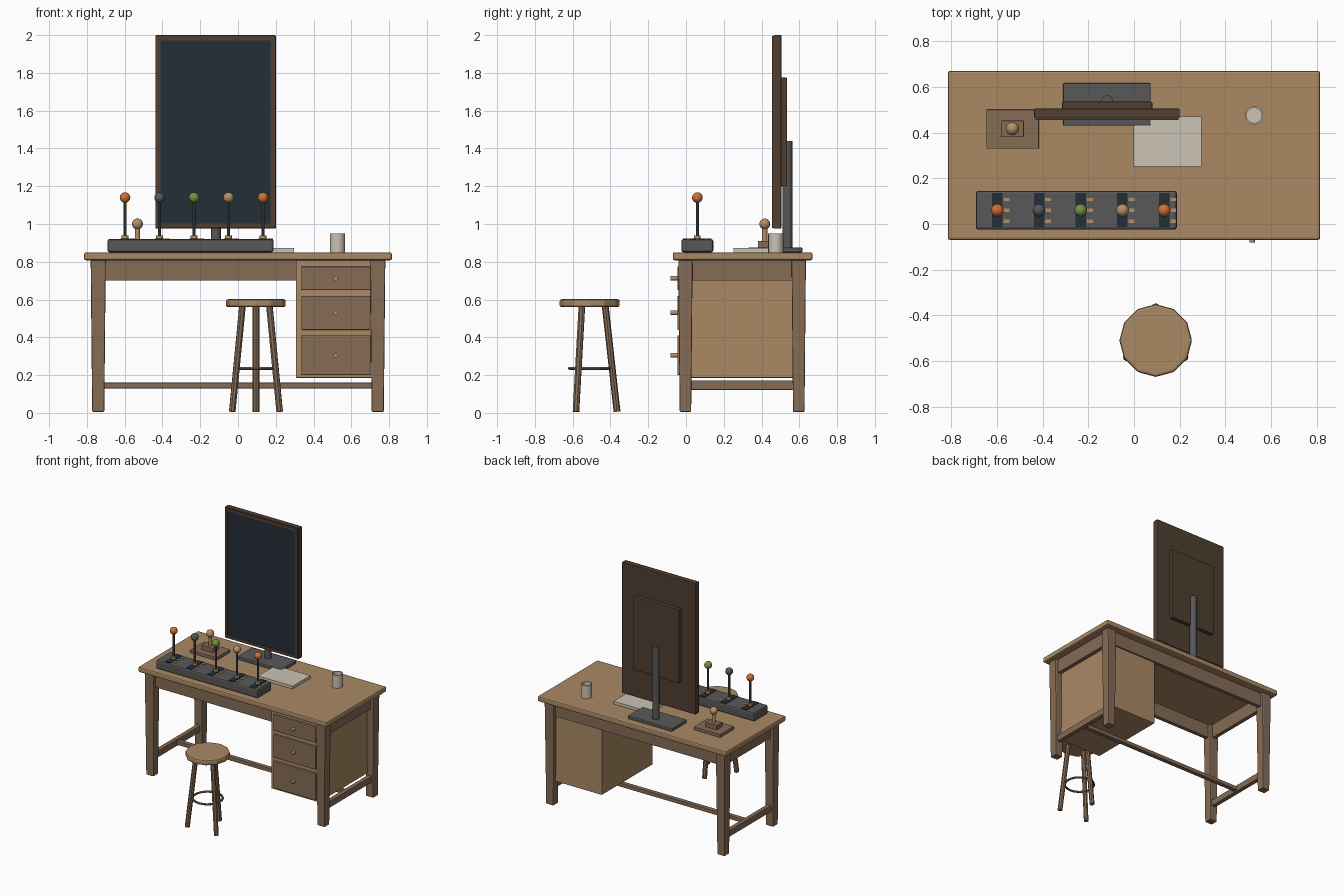
import bpy, bmesh, math
from mathutils import Vector

cube = bpy.data.objects.get("Cube")
if cube:
    bpy.data.objects.remove(cube)


def material(name, r, g, b):
    lin = [((c / 255 + 0.055) / 1.055) ** 2.4 for c in (r, g, b)] + [1]
    m = bpy.data.materials.new(name)
    m.use_nodes = True
    m.diffuse_color = lin
    m.node_tree.nodes["Principled BSDF"].inputs["Base Color"].default_value = lin
    return m


LIGHT = material("light wood", 170, 137, 100)
WOOD = material("brown wood", 134, 108, 86)
DARK = material("dark wood", 80, 63, 48)
NAVY = material("dark glass", 36, 46, 55)
GREY = material("dark metal", 88, 88, 90)
PAPER = material("off white", 204, 195, 181)
ORANGE = material("orange", 208, 112, 52)
GREEN = material("green", 114, 148, 62)
BRASS = material("brass", 182, 145, 103)


def finish(name, bm, mat, bevel=0.0, smooth=False):
    bmesh.ops.recalc_face_normals(bm, faces=bm.faces)
    mesh = bpy.data.meshes.new(name)
    bm.to_mesh(mesh)
    bm.free()
    mesh.materials.append(mat)
    ob = bpy.data.objects.new(name, mesh)
    bpy.context.collection.objects.link(ob)
    if bevel:
        mod = ob.modifiers.new("Bevel", "BEVEL")
        mod.width, mod.segments = bevel, 2
    if smooth:
        bpy.ops.object.select_all(action="DESELECT")
        ob.select_set(True)
        bpy.context.view_layer.objects.active = ob
        bpy.ops.object.shade_smooth_by_angle(angle=math.radians(40))
    return ob


def box(name, x, y, z, mat, bevel=0.0, taper=1.0):
    """Box from (min, max) ranges; taper scales the lower end."""
    bm = bmesh.new()
    bmesh.ops.create_cube(bm, size=1)
    for v in bm.verts:
        s = taper if v.co.z < 0 else 1
        v.co = Vector(((x[0] + x[1]) / 2 + v.co.x * s * (x[1] - x[0]),
                       (y[0] + y[1]) / 2 + v.co.y * s * (y[1] - y[0]),
                       (z[0] + z[1]) / 2 + v.co.z * (z[1] - z[0])))
    return finish(name, bm, mat, bevel)


def rod(name, a, b, r, mat, sides=12, r2=None, smooth=True, bevel=0.0):
    """Cylinder or cone between two points."""
    a, b = Vector(a), Vector(b)
    bm = bmesh.new()
    bmesh.ops.create_cone(bm, cap_ends=True, segments=sides, radius1=r,
                          radius2=r if r2 is None else r2, depth=(b - a).length)
    turn = (b - a).to_track_quat("Z", "Y")
    for v in bm.verts:
        v.co = turn @ v.co + (a + b) / 2
    return finish(name, bm, mat, bevel, smooth)


def ball(name, centre, r, mat):
    bm = bmesh.new()
    bmesh.ops.create_uvsphere(bm, u_segments=16, v_segments=10, radius=r)
    bmesh.ops.translate(bm, verts=bm.verts, vec=centre)
    return finish(name, bm, mat, smooth=True)


def lathe(name, profile, centre, mat, sides, closed=False):
    """Spin (radius, height) points about a vertical axis."""
    bm = bmesh.new()
    verts = [bm.verts.new((r, 0, z)) for r, z in profile]
    edges = [bm.edges.new(p) for p in zip(verts, verts[1:])]
    if closed:
        edges.append(bm.edges.new((verts[-1], verts[0])))
    bmesh.ops.spin(bm, geom=verts + edges, axis=(0, 0, 1), cent=(0, 0, 0),
                   steps=sides, angle=math.tau)
    bmesh.ops.remove_doubles(bm, verts=bm.verts, dist=0.0001)
    bmesh.ops.translate(bm, verts=bm.verts, vec=centre)
    return finish(name, bm, mat, smooth=True)


# Desk top, tapered legs, aprons and stretchers
box("desk_top", (-0.815, 0.815), (-0.07, 0.67), (0.808, 0.85), LIGHT, 0.01)
for side, sx in (("right", -0.74), ("left", 0.74)):
    for end, y in (("front", -0.003), ("back", 0.597)):
        box(f"{end}_{side}_leg", (sx - 0.04, sx + 0.04), (y - 0.038, y + 0.038),
            (0.005, 0.81), WOOD, 0.006, taper=0.8)
    box(f"{side}_apron", (sx - 0.015, sx + 0.015), (0.02, 0.57), (0.7, 0.81), WOOD)
    box(f"{side}_stretcher", (sx - 0.017, sx + 0.017), (0.015, 0.58), (0.122, 0.172), WOOD, 0.003)
for end, y in (("front", -0.003), ("back", 0.597)):
    box(f"{end}_apron", (-0.72, 0.72), (y - 0.015, y + 0.015), (0.7, 0.81), WOOD)
box("long_stretcher", (-0.735, 0.735), (0.28, 0.314), (0.13, 0.16), WOOD, 0.003)

# Drawer cabinet
box("cabinet", (0.307, 0.722), (-0.03, 0.6), (0.185, 0.808), LIGHT, 0.004)
for i, (low, high) in enumerate(((0.2, 0.41), (0.44, 0.62), (0.65, 0.775))):
    box(f"drawer_{i + 1}", (0.335, 0.702), (-0.046, -0.02), (low, high), WOOD, 0.005)
    mid = (low + high) / 2
    rod(f"drawer_knob_{i + 1}", (0.517, -0.04, mid), (0.517, -0.082, mid), 0.012, BRASS)

# Upright screen on a stand
box("screen_frame", (-0.437, 0.2), (0.463, 0.505), (0.975, 2.0), DARK, 0.005)
for name, x, z in (("frame_left_edge", (0.172, 0.195), (0.98, 1.97)),
                   ("frame_right_edge", (-0.432, -0.409), (0.98, 1.97)),
                   ("frame_bottom_edge", (-0.432, 0.195), (0.98, 1.003)),
                   ("frame_top_edge", (-0.432, 0.195), (1.972, 1.995))):
    box(name, x, (0.456, 0.466), z, DARK)
box("screen_glass", (-0.41, 0.173), (0.459, 0.465), (1.002, 1.973), NAVY)
box("screen_back_panel", (-0.315, 0.08), (0.5, 0.535), (1.2, 1.775), DARK, 0.005)
rod("stand_pole", (-0.117, 0.537, 0.86), (-0.117, 0.537, 1.44), 0.026, GREY, 16)
box("stand_base", (-0.31, 0.073), (0.43, 0.617), (0.85, 0.876), GREY, 0.006)

# Lever console
box("console", (-0.692, 0.188), (-0.025, 0.145), (0.85, 0.92), GREY, 0.012)
for i, mat in enumerate((ORANGE, GREY, GREEN, BRASS, ORANGE)):
    x = -0.598 + 0.1825 * i
    n = i + 1
    box(f"lever_slot_{n}", (x - 0.023, x + 0.023), (-0.015, 0.135), (0.917, 0.923), NAVY)
    for j, y in enumerate((0.012, 0.06, 0.107)):
        box(f"slot_mark_{n}_{j + 1}", (x + 0.027, x + 0.053), (y - 0.007, y + 0.007),
            (0.917, 0.923), BRASS)
    rod(f"lever_collar_{n}", (x, 0.06, 0.92), (x, 0.06, 0.94), 0.018, BRASS)
    rod(f"lever_rod_{n}", (x, 0.06, 0.93), (x, 0.06, 1.13), 0.008, GREY, 8)
    ball(f"lever_ball_{n}", (x, 0.06, 1.14), 0.028, mat)

# Small hand key
box("key_plate", (-0.646, -0.416), (0.33, 0.5), (0.85, 0.875), WOOD, 0.003)
box("key_block", (-0.582, -0.482), (0.38, 0.452), (0.873, 0.91), WOOD, 0.003)
rod("key_stem", (-0.532, 0.417, 0.9), (-0.532, 0.417, 0.99), 0.014, BRASS)
ball("key_ball", (-0.532, 0.417, 1.0), 0.029, BRASS)

# Paper stack and cup
box("paper_stack", (-0.003, 0.296), (0.252, 0.47), (0.85, 0.872), PAPER)
lathe("cup", [(0, 0.85), (0.04, 0.85), (0.04, 0.95), (0.033, 0.95), (0.033, 0.87), (0, 0.87)],
      (0.526, 0.475, 0), PAPER, 16)

# Stool
cx, cy = 0.095, -0.51
rod("stool_seat", (cx, cy, 0.56), (cx, cy, 0.602), 0.159, LIGHT, 12, smooth=False, bevel=0.011)
for n, deg in enumerate((90, 210, 330)):
    c, s = math.cos(math.radians(deg)), math.sin(math.radians(deg))
    rod(f"stool_leg_{n + 1}", (cx + 0.145 * c, cy + 0.145 * s, 0.006),
        (cx + 0.082 * c, cy + 0.082 * s, 0.57), 0.018, WOOD, 8)
ring = [(0.107 + 0.008 * math.cos(a * math.tau / 8), 0.008 * math.sin(a * math.tau / 8))
        for a in range(8)]
lathe("stool_foot_ring", ring, (cx, cy, 0.236), WOOD, 24, closed=True)
